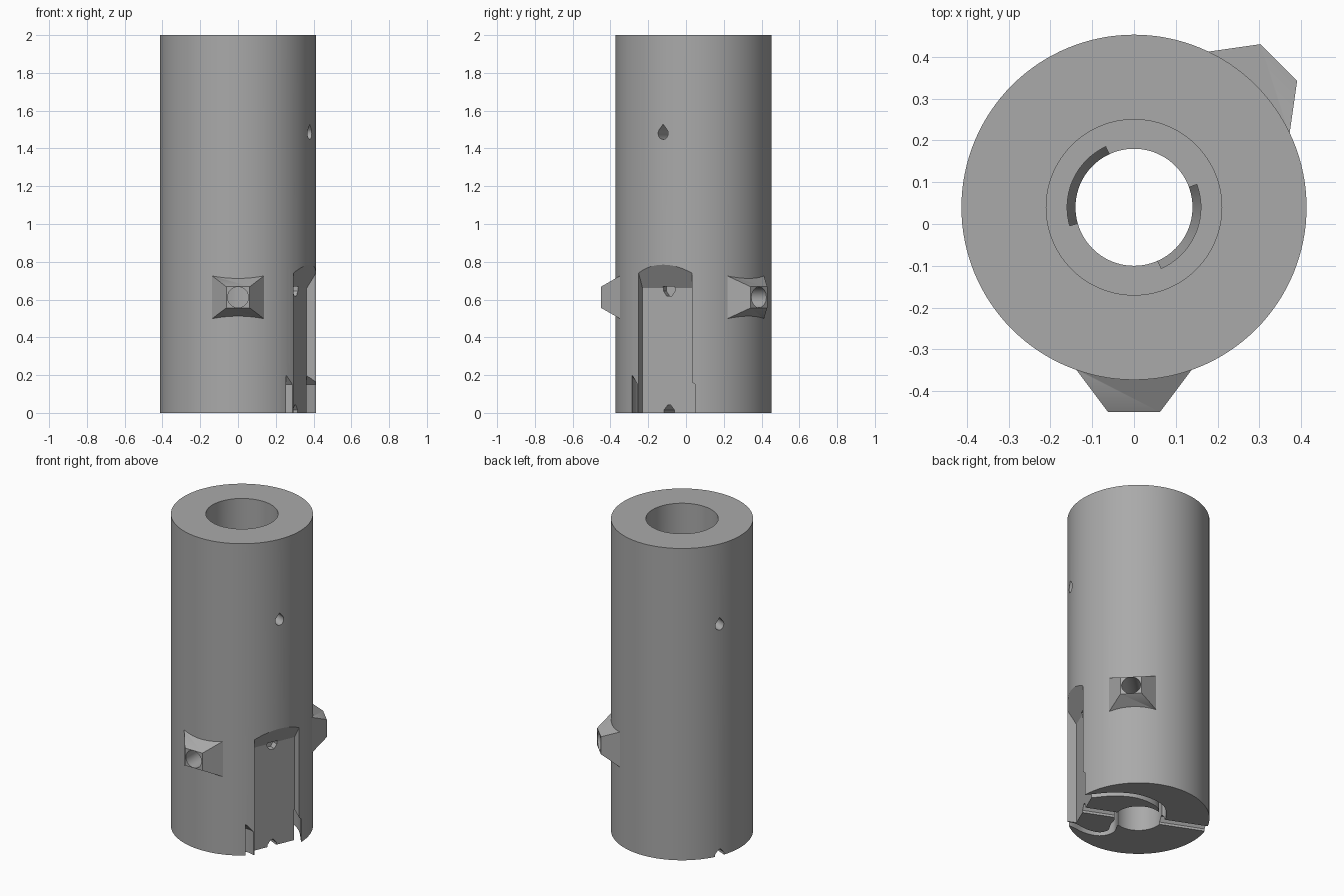
import bpy, bmesh
from math import sin, cos, radians, pi
from mathutils import Matrix, Vector

if "Cube" in bpy.data.objects:
    bpy.data.objects.remove(bpy.data.objects["Cube"], do_unlink=True)

AXIS_Y = 0.04
RADIUS = 0.413
POCKET_DIR = -23      # heading of the side pocket, pin hole and bottom groove

grey = bpy.data.materials.new("grey plastic")
grey.use_nodes = True
grey.diffuse_color = (0.4, 0.4, 0.4, 1)
grey.node_tree.nodes["Principled BSDF"].inputs["Base Color"].default_value = (0.4, 0.4, 0.4, 1)


def loft(name, rings, heading=0):
    """Closed solid through rings of points (radial, tangential, up)."""
    bm = bmesh.new()
    rows = [[bm.verts.new(p) for p in ring] for ring in rings]
    n = len(rows[0])
    for a, b in zip(rows, rows[1:]):
        for i in range(n):
            j = (i + 1) % n
            bm.faces.new((a[i], a[j], b[j], b[i]))
    bm.faces.new(rows[0][::-1])
    bm.faces.new(rows[-1])
    if bm.calc_volume(signed=True) < 0:
        bmesh.ops.reverse_faces(bm, faces=bm.faces)
    bm.transform(Matrix.Translation((0, AXIS_Y, 0)) @ Matrix.Rotation(radians(heading), 4, "Z"))
    mesh = bpy.data.meshes.new(name)
    bm.to_mesh(mesh)
    bm.free()
    mesh.materials.append(grey)
    obj = bpy.data.objects.new(name, mesh)
    bpy.context.scene.collection.objects.link(obj)
    return obj


def cylinder(name, r, z0, z1, n=128):
    return loft(name, [[(r * cos(2 * pi * i / n), r * sin(2 * pi * i / n), z)
                        for i in range(n)] for z in (z0, z1)])


def bar(name, profile, r0, r1, heading):
    """Sweep a (tangential, up) profile along the radial direction."""
    return loft(name, [[(r, t, z) for t, z in profile] for r in (r0, r1)], heading)


def volume(mesh):
    bm = bmesh.new()
    bm.from_mesh(mesh)
    result = bm.calc_volume(signed=True)
    bm.free()
    return result


def combine(target, tool, operation):
    """Apply a boolean, keeping the first solver that gives a sound solid."""
    before = volume(target.data)
    for solver in ("MANIFOLD", "EXACT", "FLOAT"):
        mod = target.modifiers.new("combine", "BOOLEAN")
        mod.operation, mod.object, mod.solver = operation, tool, solver
        bpy.context.view_layer.update()
        deps = bpy.context.evaluated_depsgraph_get()
        mesh = bpy.data.meshes.new_from_object(target.evaluated_get(deps))
        target.modifiers.remove(mod)
        ratio = volume(mesh) / before
        if 0.6 < ratio < 1.2 and abs(ratio - 1) > 1e-6:
            target.data = mesh
            break
    bpy.data.objects.remove(tool, do_unlink=True)


def circle(r, z, n=32):
    return [(r * cos(2 * pi * i / n), z + r * sin(2 * pi * i / n)) for i in range(n)]


def smooth_path(points, steps=10):
    """Catmull-Rom curve through polar points (heading, radius)."""
    p = [Vector((r * cos(radians(a)), r * sin(radians(a)))) for a, r in points]
    p = [2 * p[0] - p[1]] + p + [2 * p[-1] - p[-2]]
    out = []
    for a, b, c, d in zip(p, p[1:], p[2:], p[3:]):
        for k in range(steps):
            t = k / steps
            out.append(b + (c - a) * t / 2 + (2 * a - 5 * b + 4 * c - d) * t * t / 2
                       + (3 * b - a - 3 * c + d) * t ** 3 / 2)
    return out + [p[-2]]


def slot(name, points, half=0.02):
    """Curved channel in the underside with a slanted roof."""
    path = smooth_path(points)
    rings = []
    for i, q in enumerate(path):
        d = (path[min(i + 1, len(path) - 1)] - path[max(i - 1, 0)]).normalized()
        s = Vector((-d.y, d.x)) * half
        rings.append([(*(q - s), -0.05), (*(q + s), -0.05), (*(q + s), 0.2), (*(q - s), 0.15)])
    return loft(name, rings)


def arc_recess(name, start, end, n=20):
    """Shallow recess in the narrow bore, tapering out at its foot."""
    angles = [radians(start + (end - start) * i / n) for i in range(n + 1)]
    rings = []
    for z, r in ((0.2, 0.13), (0.28, 0.16), (0.36, 0.16)):
        rings.append([(r * cos(a), r * sin(a), z) for a in angles]
                     + [(0.1 * cos(a), 0.1 * sin(a), z) for a in reversed(angles)])
    return loft(name, rings)


# Main tube
body = cylinder("tube_body", RADIUS, 0, 2)

# Tapered screw bosses
BOSS_Z = 0.612
for heading in (-90, 45):
    rings = [[(r, sy * w, BOSS_Z + sz * h) for sy, sz in ((-1, -1), (1, -1), (1, 1), (-1, 1))]
             for r, w, h in ((0.3, 0.137, 0.113), (0.39, 0.137, 0.113), (0.49, 0.062, 0.056))]
    combine(body, loft("boss", rings, heading), "UNION")

# Wide upper bore and narrow lower bore
combine(body, cylinder("upper_bore", 0.21, 0.35, 2.1), "DIFFERENCE")
combine(body, cylinder("lower_bore", 0.14, -0.1, 0.5), "DIFFERENCE")

# Screw holes through the bosses
for heading in (-90, 45):
    combine(body, bar("screw_hole", circle(0.055, BOSS_Z), 0.1, 0.6, heading), "DIFFERENCE")

# Side pocket with flat back and sloping roof
pocket = [(0.33, -0.1), (0.5, -0.1), (0.5, 0.915), (0.33, 0.66)]
combine(body, loft("pocket", [[(r, t, z) for r, z in pocket] for t in (-0.153, 0.153)],
                   POCKET_DIR), "DIFFERENCE")

# Small notch at the top of the pocket back
notch = [(-0.033, 0.67), (-0.033, 0.645), (-0.015, 0.62), (0.015, 0.62), (0.033, 0.645), (0.033, 0.67)]
combine(body, bar("pocket_notch", notch, 0.29, 0.345, POCKET_DIR), "DIFFERENCE")

# Teardrop pin hole right across the tube
teardrop = [(0.029 * cos(radians(a)), 1.48 + 0.032 * sin(radians(a))) for a in range(-210, 31, 15)]
combine(body, bar("pin_hole", teardrop + [(0, 1.528)], -0.6, 0.6, POCKET_DIR), "DIFFERENCE")

# Groove across the underside
groove = [(-0.03, -0.05), (0.03, -0.05), (0.03, 0.015), (0.008, 0.042), (-0.008, 0.042), (-0.03, 0.015)]
combine(body, bar("bottom_groove", groove, -0.6, 0.6, POCKET_DIR), "DIFFERENCE")

# Curved channels from the bore to the pocket
spiral = [(-6, 0.43), (4, 0.375), (25, 0.31), (52, 0.25), (91, 0.19), (135, 0.14), (150, 0.12)]
hook = [(-47, 0.45), (-51, 0.39), (-66, 0.34), (-79, 0.29), (-83, 0.22), (-68, 0.16), (-50, 0.12)]
combine(body, slot("spiral_channel", spiral), "DIFFERENCE")
combine(body, slot("hook_channel", hook), "DIFFERENCE")

# Recesses in the narrow bore
for start, end in ((115, 196), (-66, 20)):
    combine(body, arc_recess("bore_recess", start, end), "DIFFERENCE")

# Shading
bpy.ops.object.select_all(action="DESELECT")
body.select_set(True)
bpy.context.view_layer.objects.active = body
bpy.ops.object.shade_smooth_by_angle(angle=radians(30))
